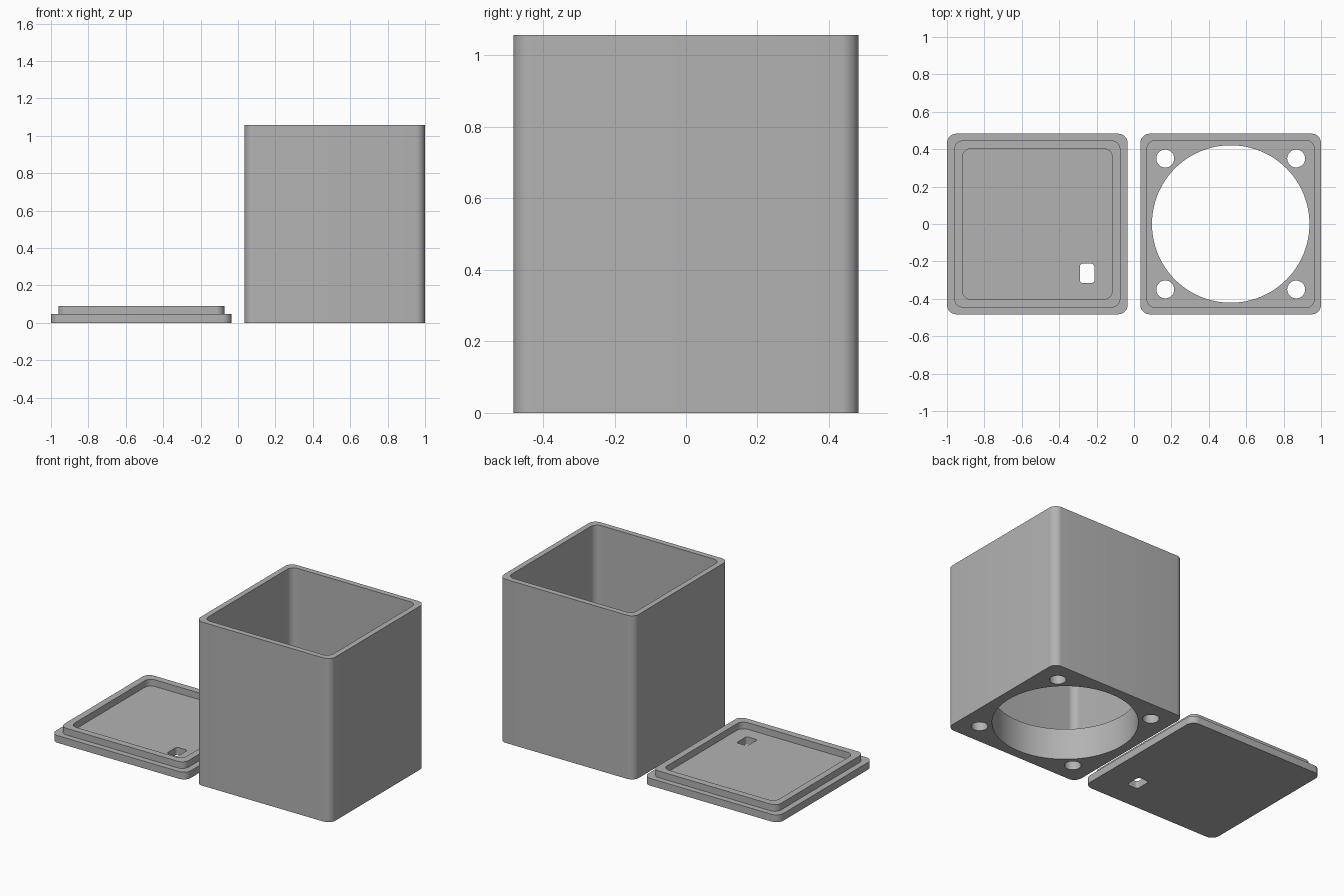
import bpy
import bmesh
import math

old = bpy.data.objects.get("Cube")
if old:
    bpy.data.objects.remove(old, do_unlink=True)

# Single plastic colour
GREY = (0.45, 0.45, 0.45, 1)
plastic = bpy.data.materials.new("grey plastic")
plastic.use_nodes = True
plastic.diffuse_color = GREY
plastic.node_tree.nodes["Principled BSDF"].inputs["Base Color"].default_value = GREY


def rounded_rect(cx, cy, w, d, r, steps=8):
    """Outline of a rectangle with rounded corners."""
    pts = []
    for i, (sx, sy) in enumerate([(1, 1), (-1, 1), (-1, -1), (1, -1)]):
        for k in range(steps + 1):
            a = math.pi / 2 * (i + k / steps)
            pts.append((cx + sx * (w / 2 - r) + r * math.cos(a),
                        cy + sy * (d / 2 - r) + r * math.sin(a)))
    return pts


def circle(cx, cy, r, n):
    return [(cx + r * math.cos(math.tau * k / n),
             cy + r * math.sin(math.tau * k / n)) for k in range(n)]


def prism(name, outline, z0, z1):
    """Extrude an outline from z0 up to z1."""
    bm = bmesh.new()
    base = bm.faces.new([bm.verts.new((x, y, z0)) for x, y in outline])
    top = bmesh.ops.extrude_face_region(bm, geom=[base])["geom"]
    bmesh.ops.translate(bm, vec=(0, 0, z1 - z0),
                        verts=[v for v in top if isinstance(v, bmesh.types.BMVert)])
    bmesh.ops.recalc_face_normals(bm, faces=bm.faces)
    mesh = bpy.data.meshes.new(name)
    bm.to_mesh(mesh)
    bm.free()
    mesh.materials.append(plastic)
    ob = bpy.data.objects.new(name, mesh)
    bpy.context.collection.objects.link(ob)
    return ob


def combine(target, tool, operation):
    """Apply a boolean and discard the tool."""
    tool.hide_render = True
    mod = target.modifiers.new("boolean", "BOOLEAN")
    mod.object, mod.operation, mod.solver = tool, operation, "EXACT"
    bpy.context.view_layer.objects.active = target
    bpy.ops.object.modifier_apply(modifier=mod.name)
    bpy.data.objects.remove(tool, do_unlink=True)


def smooth(ob):
    bpy.ops.object.select_all(action="DESELECT")
    ob.select_set(True)
    bpy.context.view_layer.objects.active = ob
    bpy.ops.object.shade_smooth_by_angle(angle=math.radians(30))


SIZE, CX, CORNER = 0.966, 0.517, 0.05
HEIGHT, FLOOR = 1.058, 0.2

# Box: open-topped shell with a thick floor
box = prism("box", rounded_rect(CX, 0, SIZE, SIZE, CORNER), 0, HEIGHT)
combine(box, prism("cavity", rounded_rect(CX, 0, 0.894, 0.894, 0.045), FLOOR, HEIGHT + 0.1),
        "DIFFERENCE")

# Large round opening and four screw holes through the floor
combine(box, prism("opening", circle(CX, 0, 0.421, 96), -0.1, FLOOR + 0.1), "DIFFERENCE")
for sx in (-1, 1):
    for sy in (-1, 1):
        hole = prism("screw_hole", circle(CX + sx * 0.35, sy * 0.35, 0.048, 32),
                     -0.1, FLOOR + 0.1)
        combine(box, hole, "DIFFERENCE")
smooth(box)

# Lid: plate with a raised locating lip
PLATE, LIP_TOP = 0.047, 0.09
lid = prism("lid", rounded_rect(-CX, 0, SIZE, SIZE, CORNER), 0, PLATE)
combine(lid, prism("lip", rounded_rect(-CX, 0, 0.888, 0.892, 0.045), PLATE / 2, LIP_TOP),
        "UNION")
combine(lid, prism("pocket", rounded_rect(-CX, 0, 0.802, 0.804, 0.045), PLATE, LIP_TOP + 0.1),
        "DIFFERENCE")

# Cable slot through the lid
combine(lid, prism("cable_slot", rounded_rect(-0.251, -0.264, 0.078, 0.104, 0.016), -0.1, 0.2),
        "DIFFERENCE")
smooth(lid)
